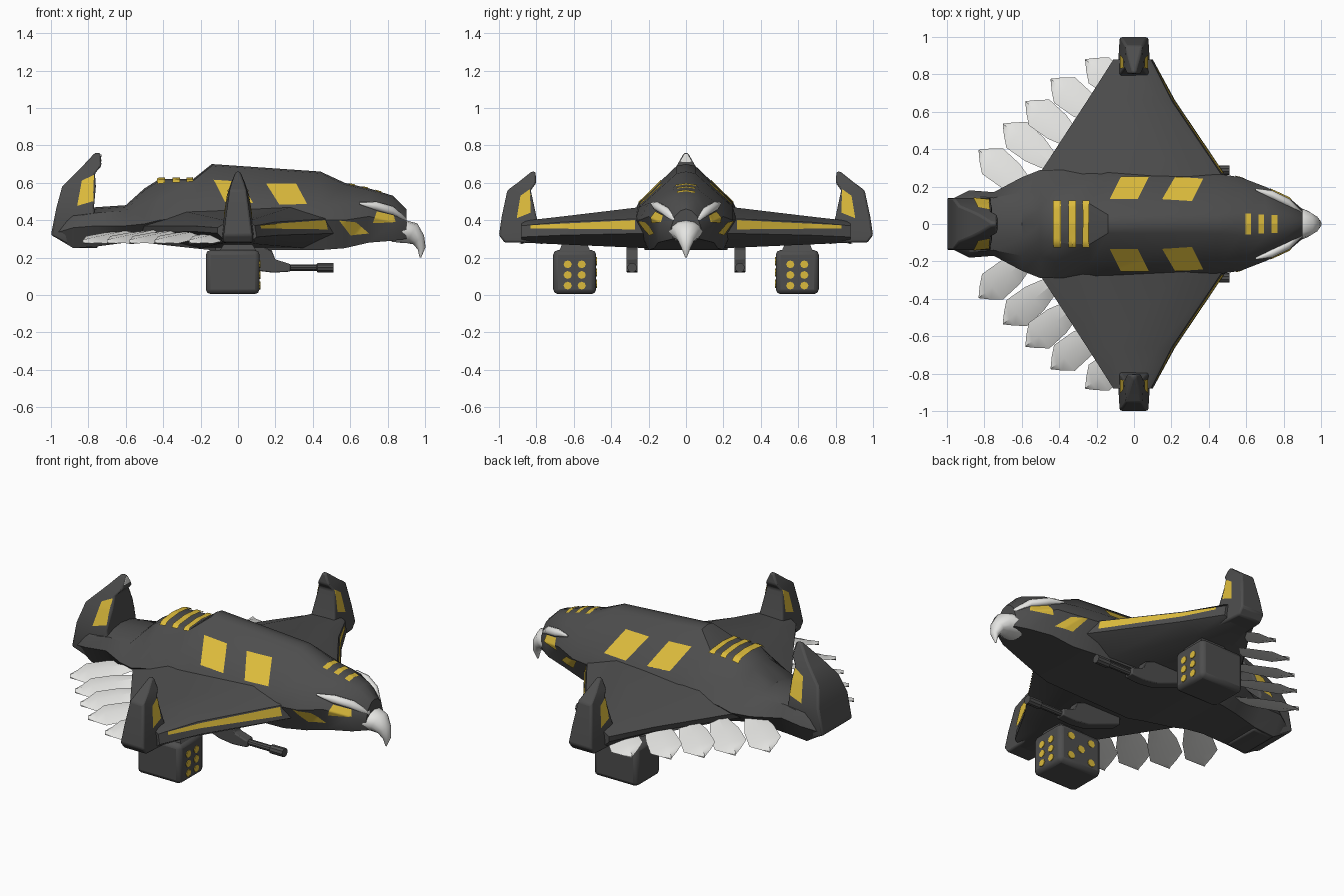
import bpy, bmesh, math
from mathutils import Vector

cube = bpy.data.objects.get("Cube")
if cube:
    bpy.data.objects.remove(cube)


def material(name, r, g, b):
    m = bpy.data.materials.new(name)
    m.use_nodes = True
    m.diffuse_color = (r, g, b, 1)
    m.node_tree.nodes["Principled BSDF"].inputs["Base Color"].default_value = (r, g, b, 1)
    return m


DARK = material("dark_grey", .075, .075, .075)
YELLOW = material("yellow", .72, .5, .045)
WHITE = material("white", .78, .78, .76)
SIDES = ((1, "back"), (-1, "front"))


def finish(name, bm, mat, angle=35):
    mesh = bpy.data.meshes.new(name)
    bm.to_mesh(mesh)
    bm.free()
    mesh.materials.append(mat)
    ob = bpy.data.objects.new(name, mesh)
    bpy.context.scene.collection.objects.link(ob)
    bpy.ops.object.select_all(action='DESELECT')
    ob.select_set(True)
    bpy.context.view_layer.objects.active = ob
    bpy.ops.object.shade_smooth_by_angle(angle=math.radians(angle))
    return ob


def loft(name, rings, mat, bevel=0, angle=35):
    """Skin closed rings of equal length and cap both ends."""
    bm = bmesh.new()
    loops = [[bm.verts.new(p) for p in ring] for ring in rings]
    n = len(loops[0])
    for a, b in zip(loops, loops[1:]):
        for i in range(n):
            j = (i + 1) % n
            bm.faces.new((a[i], a[j], b[j], b[i]))
    bm.faces.new(loops[0])
    bm.faces.new(loops[-1])
    bmesh.ops.recalc_face_normals(bm, faces=bm.faces)
    ob = finish(name, bm, mat, angle)
    if bevel:
        mod = ob.modifiers.new("bevel", 'BEVEL')
        mod.width = bevel
        mod.segments = 2
    return ob


def circle(x, y, z, ry, rz, n=10, lean=0):
    """Ring around the x axis, leaning forward and down by an angle."""
    ring = []
    for i in range(n):
        a = math.tau * i / n
        h = rz * math.sin(a)
        ring.append((x + h * math.sin(lean), y + ry * math.cos(a), z + h * math.cos(lean)))
    return ring


def box(name, x0, x1, y0, y1, z0, z1, mat, bevel=0):
    rings = [[(x, y0, z0), (x, y1, z0), (x, y1, z1), (x, y0, z1)] for x in (x0, x1)]
    return loft(name, rings, mat, bevel)


def decal(name, quad, axis, sign, mat=YELLOW, lift=.004, n=16):
    """Thin painted panel projected on to the hull along an axis."""
    bpy.context.view_layer.update()
    dg = bpy.context.evaluated_depsgraph_get()
    a, b, c, d = [Vector(q) for q in quad]
    way = Vector((0, 0, 0))
    way[axis] = -sign
    bm = bmesh.new()
    grid = []
    for i in range(n + 1):
        row = []
        for j in range(n + 1):
            p = list(a.lerp(b, i / n).lerp(d.lerp(c, i / n), j / n))
            p.insert(axis, 3 * sign)
            hit, loc, nor, *_ = bpy.context.scene.ray_cast(dg, Vector(p), way)
            if nor.dot(way) > 0:
                nor = -nor
            row.append(bm.verts.new(loc + nor * lift) if hit else None)
        grid.append(row)
    for i in range(n):
        for j in range(n):
            vs = [grid[i][j], grid[i + 1][j], grid[i + 1][j + 1], grid[i][j + 1]]
            if None in vs:
                continue
            depth = [v.co[axis] for v in vs]
            if max(depth) - min(depth) < .08:
                f = bm.faces.new(vs)
                f.normal_update()
                if f.normal.dot(way) > 0:
                    f.normal_flip()
    return finish(name, bm, mat)


# Fuselage: x, top z, top half width, shoulder y z, side y z, belly y z
hull = [
    (-.98, .36, .10, .12, .35, .13, .33, .11, .31),
    (-.88, .46, .10, .15, .42, .18, .36, .12, .25),
    (-.75, .47, .08, .14, .44, .17, .37, .12, .26),
    (-.60, .48, .08, .17, .45, .25, .37, .14, .28),
    (-.50, .57, .08, .17, .48, .29, .38, .16, .28),
    (-.42, .62, .10, .20, .51, .29, .40, .18, .27),
    (-.24, .62, .11, .22, .51, .29, .42, .20, .25),
    (-.14, .70, .05, .25, .50, .29, .42, .22, .24),
    (.44, .66, .05, .25, .47, .27, .40, .20, .24),
    (.57, .60, .06, .20, .49, .25, .40, .17, .25),
    (.70, .57, .07, .15, .50, .20, .42, .15, .28),
    (.83, .53, .05, .10, .46, .14, .39, .11, .29),
    (.90, .46, .03, .06, .42, .08, .36, .07, .30)]
rings = []
for x, zt, yt, ys, zs, yw, zw, yb, zb in hull:
    half = [(yt, zt - .01), (ys, zs), (yw, zw), (yb, zb)]
    ring = [(x, 0, zt)] + [(x, y, z) for y, z in half] + [(x, 0, zb)]
    rings.append(ring + [(x, -y, z) for y, z in reversed(half)])
loft("fuselage", rings, DARK)

# Hooked beak
beak = [(.82, .335, .10, .05, 0), (.88, .34, .09, .062, .15), (.93, .33, .07, .06, .5),
        (.965, .295, .045, .038, .9), (.982, .25, .024, .022, 1.3), (.975, .2, .004, .004, 1.6)]
loft("beak", [circle(x, 0, z, w, h, 12, t) for x, z, w, h, t in beak], WHITE, angle=60)

# Upright fins: levels of z, inner reach, outer reach, half thickness
tail_levels = [(.25, .75, .87, .11), (.32, .75, 1, .14), (.47, .77, .97, .14), (.58, .76, .94, .10),
               (.65, .765, .87, .07), (.69, .73, .83, .05), (.76, .735, .765, .01)]
tip_levels = [(.28, .78, .97, .09), (.32, .77, 1, .09), (.42, .80, .985, .075), (.56, .83, .955, .052),
              (.60, .80, .90, .038), (.66, .805, .825, .012)]
loft("tail_fin", [[(-a, -w, z), (-a, w, z), (-b, w, z), (-b, -w, z)] for z, a, b, w in tail_levels],
     DARK, .012)

# Wing sections: span y, then x z points round the aerofoil
wing = [
    (.20, ((.53, .33), (.51, .41), (.30, .475), (-.30, .45), (-.55, .37), (-.53, .33), (-.2, .25), (.35, .25))),
    (.66, ((.22, .32), (.20, .39), (.13, .42), (-.12, .41), (-.25, .37), (-.24, .34), (-.12, .27), (.12, .27))),
    (.88, ((.10, .31), (.09, .37), (.06, .395), (-.05, .395), (-.11, .36), (-.11, .33), (-.06, .28), (.06, .28)))]
feather_tips = [(-.26, .88), (-.445, .775), (-.58, .655), (-.70, .535), (-.83, .395)]
leaf = [(0, .04), (.4, .08), (.74, .088), (.88, .046), (1, .002)]

for s, side in SIDES:
    loft(side + "_wing", [[(x, s * y, z) for x, z in pts] for y, pts in wing], DARK)
    loft(side + "_winglet", [[(-w, s * a, z), (w, s * a, z), (w * .85, s * b, z), (-w * .85, s * b, z)]
                             for z, a, b, w in tip_levels], DARK, .01)

    # Trailing feathers: leaf plates with a raised rib
    for k, (tx, ty) in enumerate(feather_tips):
        rings = []
        for t, w in leaf:
            r = (1 - t) * .36
            c = Vector((tx + r * .78, ty - r * .63, .28 + .06 * (1 - t)))
            e = Vector((.63, .78, -.22)) * w
            up = Vector((0, 0, .008))
            pts = [c - e, c + up * 2, c + e, c - up]
            rings.append([(p.x, s * p.y, p.z) for p in pts])
        loft(f"{side}_feather_{k + 1}", rings, WHITE, angle=25)

    # Rocket pod and its pylon
    y = .595 * s
    box(side + "_pod", -.172, .115, y - .115, y + .115, .005, .24, DARK, .025)
    loft(side + "_pylon", [[(-a, y - b, z), (a, y - b, z), (a, y + b, z), (-a, y + b, z)]
                           for z, a, b in ((.22, .11, .09), (.265, .08, .07), (.32, .07, .06))], DARK)
    for i in range(6):
        py, pz = y + (i % 2 - .5) * .075, .05 + (i // 2) * .057
        loft(f"{side}_rocket_{i + 1}", [circle(x, py, pz, .022, .021, 8) for x in (.112, .119)], YELLOW)
    inner = y - s * .115
    for i, (px, pz) in enumerate(((-.1, .18), (.04, .18), (-.03, .12), (-.1, .06), (.04, .06))):
        pts = circle(0, px, pz, .024, .022, 8)
        loft(f"{side}_pod_mark_{i + 1}", [[(q[1], inner + d, q[2]) for q in pts] for d in (-.004, .004)], YELLOW)

    # Under-wing gun
    g = .288 * s
    loft(side + "_gun_body", [[(x, g - .03, a), (x, g + .03, a), (x, g + .03, b), (x, g - .03, b)]
                              for x, a, b in ((-.12, .21, .27), (.1, .13, .27), (.18, .12, .24),
                                              (.2, .12, .19), (.28, .125, .165))], DARK, .006)
    loft(side + "_gun_barrel", [circle(x, g, .146, r, r) for x, r in
                                ((.26, .018), (.42, .018), (.425, .026), (.51, .026))], DARK)

    # Brow above the eye
    brow = [(.65, .185, .49, .006), (.74, .155, .475, .024), (.83, .112, .45, .024), (.90, .055, .40, .012)]
    loft(side + "_brow", [circle(x, s * y, z, r, r, 8) for x, y, z, r in brow], WHITE, angle=60)

# Painted panels on both sides
windows = [((-.13, .13), (.02, .13), (.08, .25), (-.07, .25)),
           ((.15, .13), (.31, .12), (.37, .24), (.22, .25))]
for s, side in SIDES:
    for k, quad in enumerate(windows):
        decal(f"{side}_window_{k + 1}", [(x, s * y) for x, y in quad], 2, 1)
    decal(side + "_cheek_panel", [(.54, .40), (.63, .39), (.70, .33), (.60, .32)], 1, s)
    decal(side + "_eye", [(.72, .385), (.84, .39), (.83, .425), (.74, .445)], 1, s)
    decal(side + "_wing_strip", [(s * y, z) for y, z in
                                 ((.27, .35), (.83, .355), (.83, .372), (.27, .40))], 0, 1, n=24)
    decal(side + "_tail_panel", [(-.86, .475), (-.775, .50), (-.772, .64), (-.835, .61)], 1, s)
    for way, end in ((1, "fore"), (-1, "aft")):
        decal(f"{side}_winglet_{end}_panel", [(s * y, z) for y, z in
                                              ((.83, .44), (.905, .41), (.885, .53), (.835, .565))], 0, way)

# Stripes across the back and the crown, and the pale tail tip
for k, x in enumerate((-.408, -.33, -.255)):
    decal(f"back_stripe_{k + 1}", [(x - .019, -.12), (x + .019, -.12), (x + .019, .12), (x - .019, .12)],
          2, 1, lift=.009)
for k, x in enumerate((.61, .68, .75)):
    w = .055 - k * .004
    decal(f"crown_stripe_{k + 1}", [(x - .015, -w), (x + .015, -w), (x + .015, w), (x - .015, w)], 2, 1)
decal("tail_tip", [(-.03, .712), (.03, .712), (.006, .752), (-.006, .752)], 0, 1, WHITE)
